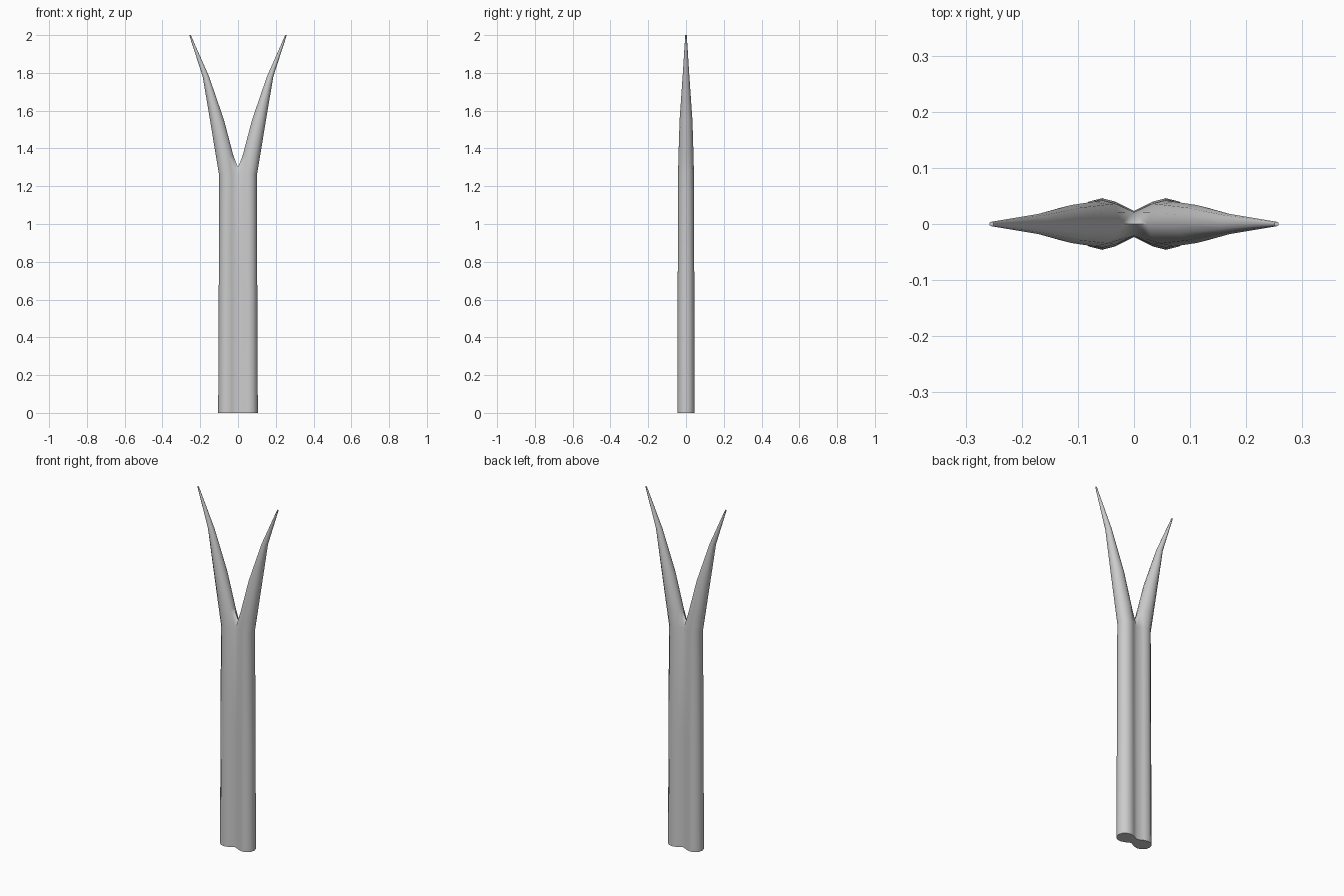
import bpy, bmesh, math

if "Cube" in bpy.data.objects:
    bpy.data.objects.remove(bpy.data.objects["Cube"])

SIDES = 12
# height, inner x, outer x, half depth, joined to the other half at x = 0
RINGS = [
    (0.00, 0.009, 0.105, 0.046, True),
    (0.65, 0.011, 0.102, 0.044, True),
    (1.26, 0.011, 0.100, 0.042, True),
    (1.36, 0.024, 0.117, 0.040, False),
    (1.55, 0.074, 0.148, 0.034, False),
    (1.78, 0.153, 0.187, 0.018, False),
    (2.00, 0.250, 0.258, 0.004, False),
]
CROTCH_Z = 1.30
MID = SIDES // 2

bm = bmesh.new()


def make_ring(z, inner, outer, depth, joined):
    c, a = (inner + outer) / 2, (outer - inner) / 2
    verts = []
    for i in range(SIDES):
        t = 2 * math.pi * i / SIDES
        on_seam = joined and abs(i - MID) <= 1
        x = 0 if on_seam else c + a * math.cos(t)
        # the middle seam point of the last joined ring is the crotch
        h = CROTCH_Z if (i == MID and z == 1.26) else z
        verts.append(bm.verts.new((x, depth * math.sin(t), h)))
    return verts


# One half: stalk flattened on the seam, then a curved tapering prong
rings = [make_ring(*r) for r in RINGS]
for k in range(len(rings) - 1):
    lo, hi = rings[k], rings[k + 1]
    for i in range(SIDES):
        j = (i + 1) % SIDES
        if RINGS[k + 1][4] and i in (MID - 1, MID):
            continue  # no hidden wall between the joined halves
        bm.faces.new((lo[i], lo[j], hi[j], hi[i]))
bm.faces.new(rings[-1])
bm.faces.new(rings[0][::-1])
# remove unused points inside the seam
bmesh.ops.recalc_face_normals(bm, faces=bm.faces)

# Close the small gap under the crotch between seam points
mesh = bpy.data.meshes.new("forked_tongue")
bm.to_mesh(mesh)
bm.free()
tongue = bpy.data.objects.new("forked_tongue", mesh)
bpy.context.collection.objects.link(tongue)

# Mirror into the second half, welded along the seam
mirror = tongue.modifiers.new("mirror", 'MIRROR')
mirror.use_axis[0] = True
mirror.use_mirror_merge = True
mirror.merge_threshold = 0.0005

bpy.context.view_layer.objects.active = tongue
tongue.select_set(True)
bpy.ops.object.shade_smooth_by_angle(angle=math.radians(40))
